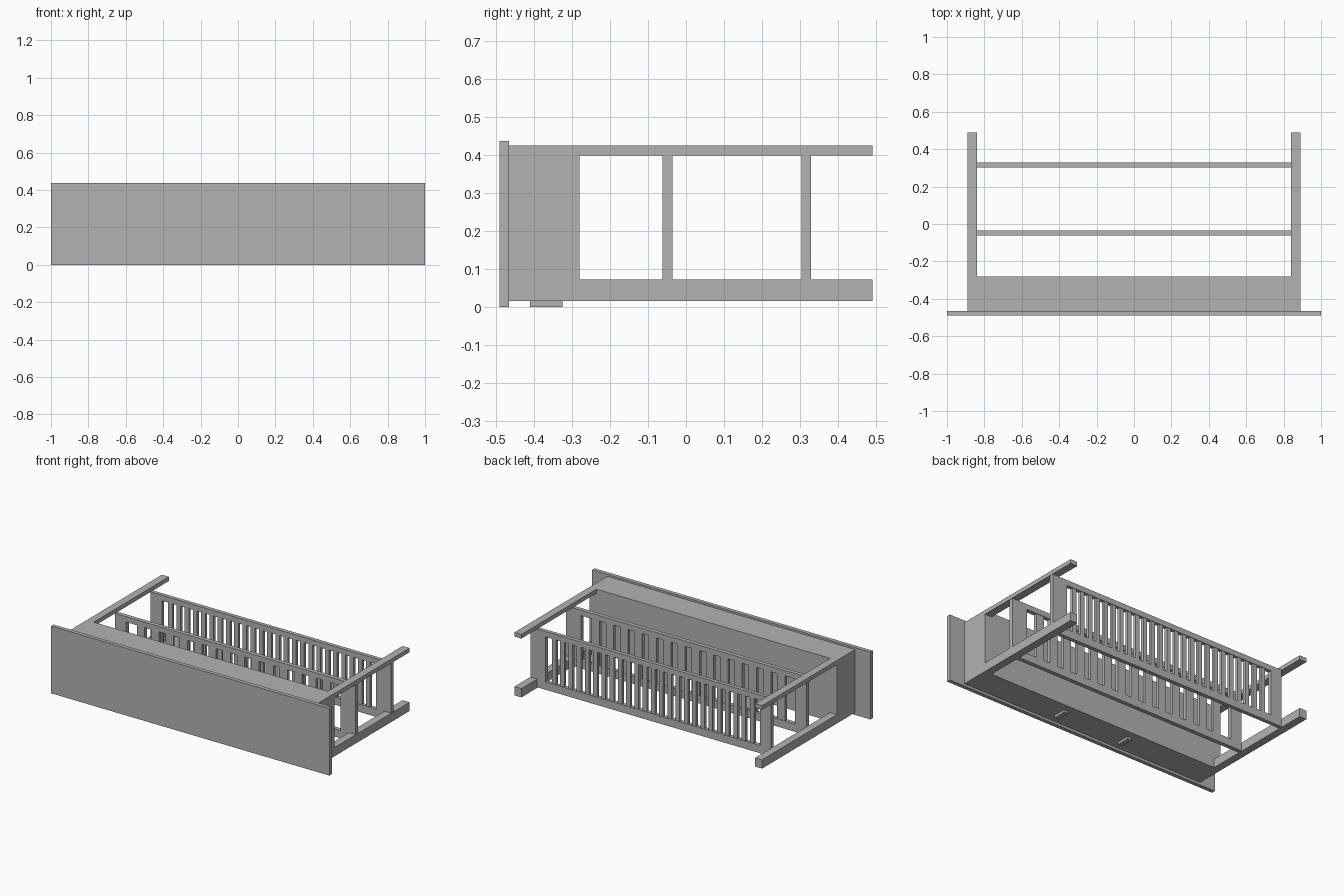
import bpy

cube = bpy.data.objects.get("Cube")
if cube:
    bpy.data.objects.remove(cube, do_unlink=True)

grey = bpy.data.materials.new("plain grey")
grey.use_nodes = True
tone = (0.45, 0.45, 0.45, 1)
grey.diffuse_color = tone
grey.node_tree.nodes["Principled BSDF"].inputs["Base Color"].default_value = tone


def box(name, x, y, z):
    """Box from (low, high) pairs on each axis."""
    spans = (x, y, z)
    bpy.ops.mesh.primitive_cube_add(size=1, location=[(a + b) / 2 for a, b in spans])
    ob = bpy.context.object
    ob.name = name
    ob.scale = [b - a for a, b in spans]
    bpy.ops.object.transform_apply(location=False, rotation=False, scale=True)
    ob.data.materials.append(grey)
    return ob


# Board and case
box("top_board", (-1, 1), (-0.49, -0.465), (0, 0.437))
box("case", (-0.89, 0.89), (-0.465, -0.28), (0.016, 0.425))

# Legs and handles, mirrored across x
for side, s in (("left", 1), ("right", -1)):
    span = sorted((s * 0.84, s * 0.89))
    box(side + "_upper_leg", span, (-0.28, 0.49), (0.398, 0.425))
    box(side + "_lower_leg", span, (-0.28, 0.49), (0.016, 0.073))
    box(side + "_handle", sorted((s * 0.225, s * 0.255)), (-0.41, -0.325), (0, 0.016))


# Slatted shelves: two rails, two end boards, repeated slats
def shelf(name, y, count, fill):
    low, high = 0.02, 0.398
    box(name + "_lower_rail", (-0.84, 0.84), y, (low, low + 0.05))
    box(name + "_upper_rail", (-0.84, 0.84), y, (high - 0.035, high))
    box(name + "_right_end", (-0.84, -0.76), y, (low, high))
    box(name + "_left_end", (0.78, 0.888), y, (low, high))
    start, pitch = -0.76, 1.54 / count
    inner = (y[0] + 0.003, y[1] - 0.003)
    for i in range(1, count):
        x = start + i * pitch
        half = pitch * fill / 2
        box(f"{name}_slat_{i}", (x - half, x + half), inner, (low + 0.05, high - 0.035))


shelf("middle_shelf", (-0.062, -0.035), 15, 0.55)
shelf("end_shelf", (0.303, 0.328), 26, 0.5)
